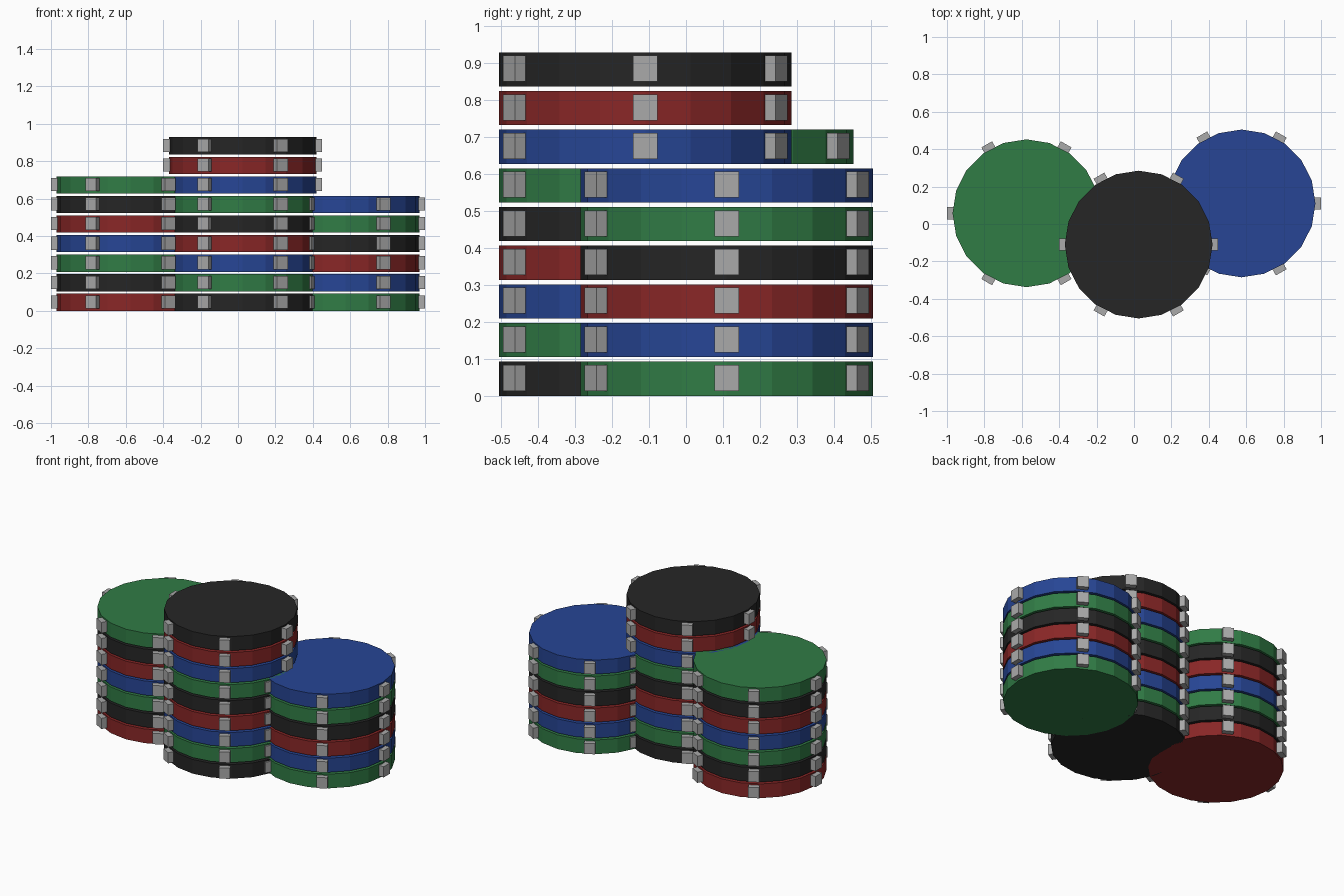
import bpy, bmesh, math
from mathutils import Matrix

if "Cube" in bpy.data.objects:
    bpy.data.objects.remove(bpy.data.objects["Cube"])

RADIUS, THICK, PITCH, SIDES = 0.395, 0.0925, 0.1045, 20


def material(name, rgb):
    m = bpy.data.materials.new(name)
    m.diffuse_color = (*rgb, 1)
    m.use_nodes = True
    m.node_tree.nodes["Principled BSDF"].inputs["Base Color"].default_value = m.diffuse_color
    return m


MATS = {
    "red": material("red", (0.25, 0.02, 0.02)),
    "green": material("green", (0.03, 0.20, 0.06)),
    "blue": material("blue", (0.02, 0.06, 0.30)),
    "black": material("black", (0.019, 0.019, 0.019)),
}
GREY = material("light grey", (0.40, 0.40, 0.40))


def chip(name, x, y, z, colour):
    bm = bmesh.new()
    # round disc
    bmesh.ops.create_cone(bm, cap_ends=True, segments=SIDES,
                          radius1=RADIUS, radius2=RADIUS, depth=THICK)
    disc_faces = set(bm.faces)
    # six grey blocks set into the rim
    for i in range(6):
        m = (Matrix.Rotation(i * math.pi / 3, 4, 'Z')
             @ Matrix.Translation((0.392, 0, 0.002))
             @ Matrix.Diagonal((0.066, 0.066, 0.07, 1)))
        bmesh.ops.create_cube(bm, size=1, matrix=m)
    for f in bm.faces:
        f.material_index = 0 if f in disc_faces else 1
    me = bpy.data.meshes.new(name)
    bm.to_mesh(me)
    bm.free()
    me.materials.append(MATS[colour])
    me.materials.append(GREY)
    ob = bpy.data.objects.new(name, me)
    ob.location = (x, y, z + THICK / 2)
    bpy.context.collection.objects.link(ob)


# stacks: centre, colours from the bottom up
CYCLE = ["black", "green", "blue", "red"]
STACKS = [("left", -0.575, 0.0575, 7, 3),
          ("middle", 0.025, -0.11, 9, 0),
          ("right", 0.575, 0.11, 6, 1)]
for side, x, y, count, start in STACKS:
    for i in range(count):
        chip(f"{side}_chip_{i + 1}", x, y, i * PITCH, CYCLE[(start + i) % 4])
